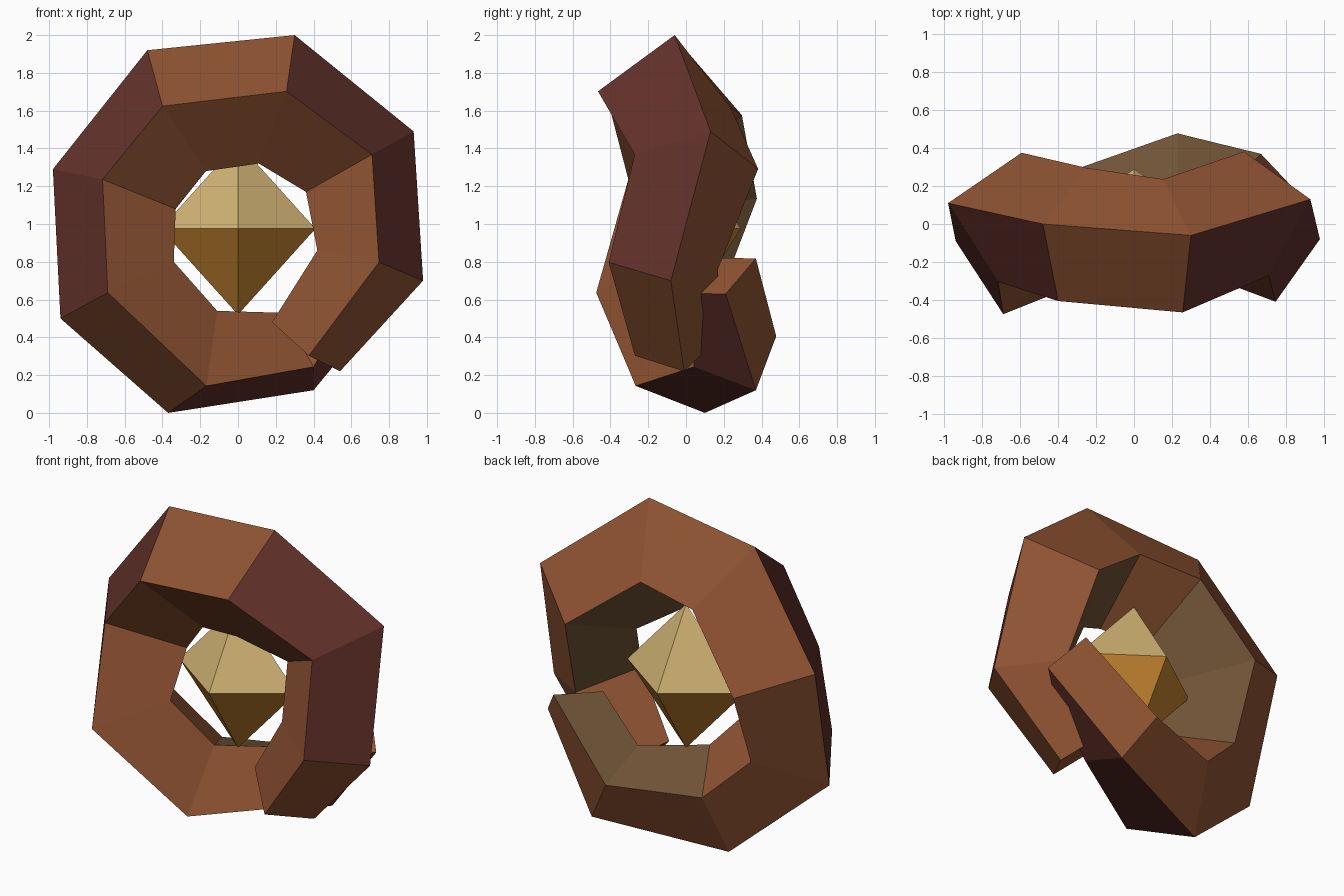
import bpy
import bmesh
from mathutils import Vector

cube = bpy.data.objects.get("Cube")
if cube:
    bpy.data.objects.remove(cube, do_unlink=True)


def material(name, rgb):
    """Flat material from 0-255 display values."""
    lin = [((c / 255 + 0.055) / 1.055) ** 2.4 for c in rgb] + [1]
    m = bpy.data.materials.new(name)
    m.use_nodes = True
    m.diffuse_color = lin
    m.node_tree.nodes["Principled BSDF"].inputs["Base Color"].default_value = lin
    return m


def build(name, bm, materials):
    bmesh.ops.recalc_face_normals(bm, faces=bm.faces[:])
    mesh = bpy.data.meshes.new(name)
    bm.to_mesh(mesh)
    bm.free()
    for m in materials:
        mesh.materials.append(m)
    obj = bpy.data.objects.new(name, mesh)
    bpy.context.scene.collection.objects.link(obj)
    return obj


brown = material("rust_brown", (145, 84, 51))
red = material("dark_red_brown", (100, 50, 43))
olive = material("dull_olive_brown", (113, 84, 55))
sand = material("pale_sand", (208, 178, 115))
gold = material("dark_gold", (192, 128, 46))

# Coil: path centre and half-diagonal towards the outer corner, per ring
rings = [
    ((0.36, -0.05, 0.35), (0.18, 0.04, -0.13)),
    ((0.70, -0.12, 0.78), (0.28, 0.04, -0.08)),
    ((0.645, 0.055, 1.33), (0.285, 0.075, 0.16)),
    ((0.205, -0.115, 1.66), (0.095, 0.055, 0.34)),
    ((-0.325, -0.055, 1.60), (-0.155, 0.055, 0.32)),
    ((-0.655, 0.035, 1.185), (-0.325, 0.075, 0.105)),
    ((-0.64, -0.14, 0.65), (-0.30, 0.05, -0.15)),
    ((-0.24, 0.01, 0.27), (-0.13, 0.09, -0.27)),
    ((0.315, 0.26, 0.325), (0.085, 0.11, -0.205)),
    ((0.64, 0.19, 0.725), (0.18, 0.02, -0.095)),
]
centres = [Vector(c) for c, u in rings]
# Lead-in and lead-out points give the end caps their tilt
path = [centres[0] * 2 - centres[1]] + centres + [Vector((0.72, -0.16, 1.01))]

bm = bmesh.new()
loops = []
for i, (c, u) in enumerate(rings):
    c, u = Vector(c), Vector(u)
    tangent = path[i + 2] - path[i]
    v = u.cross(tangent).normalized() * u.length
    # Corners run outer, front, inner, back
    loops.append([bm.verts.new(c + d) for d in (u, v, -u, -v)])

for seg, (a, b) in enumerate(zip(loops, loops[1:])):
    for k in range(4):
        n = (k + 1) % 4
        face = bm.faces.new((a[k], a[n], b[n], b[k]))
        # Two of every three segments carry accent strips
        if seg % 3:
            face.material_index = {0: 1, 2: 2}.get(k, 0)
bm.faces.new(loops[0])
bm.faces.new(loops[-1])
build("coil", bm, (brown, red, olive))

# Gem: eight-sided crystal, pale above its girdle and gold below
bm = bmesh.new()
girdle_z = 0.975
girdle = [bm.verts.new((x, y, girdle_z))
          for x, y in ((0.41, 0), (0, 0.29), (-0.41, 0), (0, -0.29))]
for index, tip_z in enumerate((1.43, 0.52)):
    tip = bm.verts.new((0, 0, tip_z))
    for k in range(4):
        bm.faces.new((girdle[k], girdle[(k + 1) % 4], tip)).material_index = index
build("gem", bm, (sand, gold))
